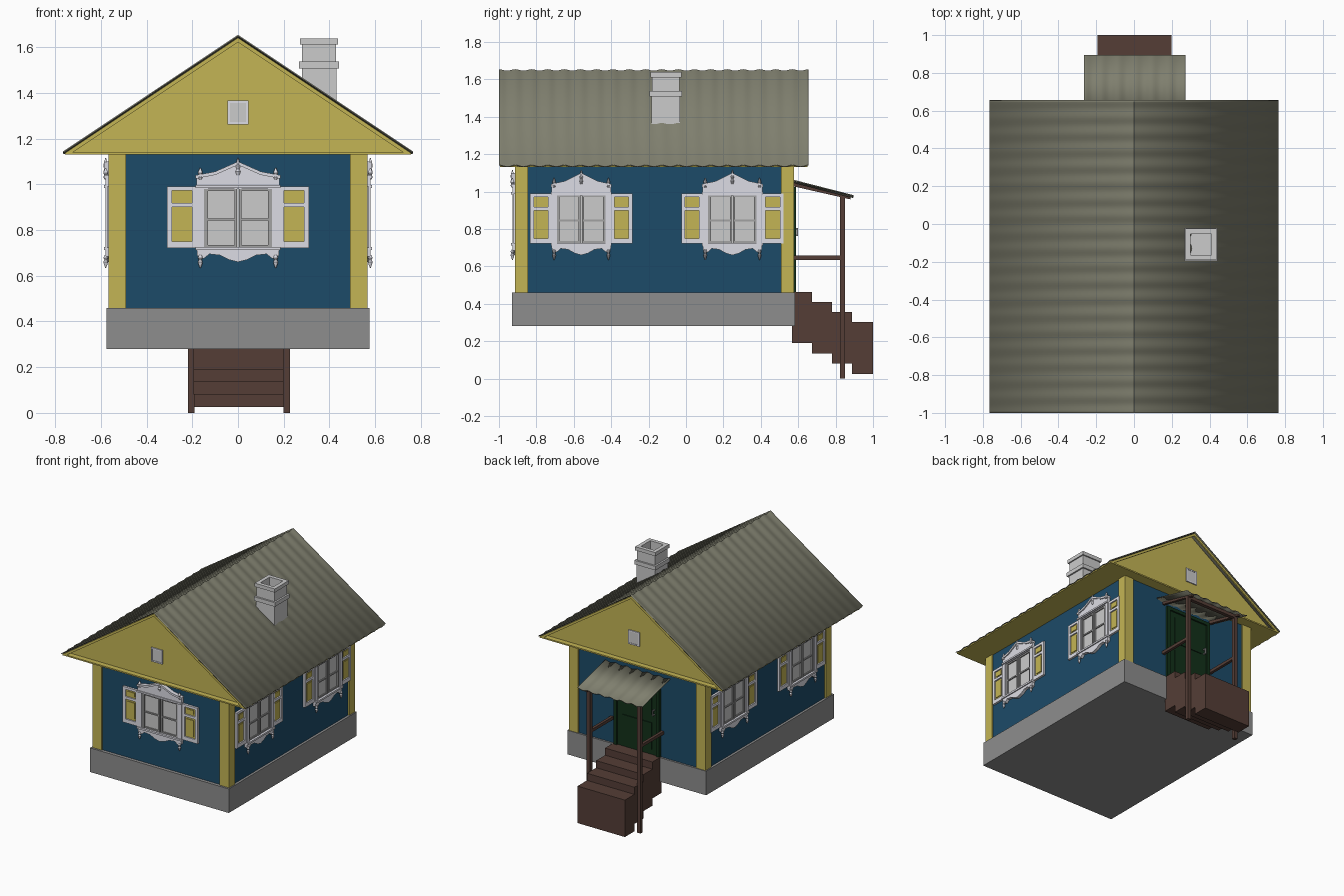
import bpy, bmesh, math
from mathutils import Matrix, Vector

if "Cube" in bpy.data.objects:
    bpy.data.objects.remove(bpy.data.objects["Cube"])


def material(name, r, g, b):
    m = bpy.data.materials.new(name)
    m.diffuse_color = (r, g, b, 1)
    m.use_nodes = True
    m.node_tree.nodes["Principled BSDF"].inputs["Base Color"].default_value = m.diffuse_color
    return m


BLUE = material("blue_paint", 0.012, 0.07, 0.14)
YELLOW = material("yellow_paint", 0.55, 0.46, 0.09)
WHITE = material("white_paint", 0.72, 0.72, 0.78)
SASH = material("sash_grey", 0.36, 0.36, 0.36)
STONE = material("foundation_grey", 0.27, 0.27, 0.27)
SHEET = material("roof_sheet", 0.21, 0.21, 0.155)
BROWN = material("brown_wood", 0.09, 0.048, 0.037)
GREEN = material("dark_green", 0.006, 0.03, 0.01)


def prism(bm, pts, a, b, axis="y"):
    """Extrude a 2D outline from a to b: (x,z) along y, (y,z) along x, (x,y) along z."""
    put = {"y": lambda p, d: (p[0], d, p[1]),
           "x": lambda p, d: (d, p[0], p[1]),
           "z": lambda p, d: (p[0], p[1], d)}[axis]
    lo = [bm.verts.new(put(p, a)) for p in pts]
    hi = [bm.verts.new(put(p, b)) for p in pts]
    bm.faces.new(lo)
    bm.faces.new(hi[::-1])
    for i in range(len(pts)):
        j = (i + 1) % len(pts)
        bm.faces.new((lo[i], hi[i], hi[j], lo[j]))


def box(bm, x0, x1, y0, y1, z0, z1):
    prism(bm, [(x0, z0), (x1, z0), (x1, z1), (x0, z1)], y0, y1)


def lathe(bm, x, y, profile, seg=10):
    rings = [[bm.verts.new((x + r * math.cos(2 * math.pi * i / seg),
                            y + r * math.sin(2 * math.pi * i / seg), z))
              for i in range(seg)] for r, z in profile]
    for p, q in zip(rings, rings[1:]):
        for i in range(seg):
            j = (i + 1) % seg
            bm.faces.new((p[i], p[j], q[j], q[i]))
    bm.faces.new(rings[0])
    bm.faces.new(rings[-1])


def finish(name, bm, mat=None):
    bmesh.ops.recalc_face_normals(bm, faces=bm.faces)
    me = bpy.data.meshes.new(name)
    bm.to_mesh(me)
    bm.free()
    if mat:
        me.materials.append(mat)
    ob = bpy.data.objects.new(name, me)
    bpy.context.collection.objects.link(ob)
    return ob


def boxes(name, mat, *dims):
    bm = bmesh.new()
    for d in dims:
        box(bm, *d)
    return finish(name, bm, mat)


def mirrored(half):
    return half + [(-x, z) for x, z in reversed(half) if x != 0]


def corrugated(name, section, a, b, along, waves, amp):
    """Wavy sheet: section points (across, z) swept along x or y."""
    bm = bmesh.new()
    n = waves * 8
    rows = []
    for i in range(n + 1):
        t = a + (b - a) * i / n
        dz = amp * math.cos(2 * math.pi * waves * i / n)
        rows.append([bm.verts.new((t, c, z + dz) if along == "x" else (c, t, z + dz))
                     for c, z in section])
    for p, q in zip(rows, rows[1:]):
        for i in range(len(section) - 1):
            bm.faces.new((p[i], p[i + 1], q[i + 1], q[i]))
    ob = finish(name, bm, SHEET)
    if ob.data.polygons[0].normal.z < 0:
        ob.data.flip_normals()
    mod = ob.modifiers.new("thickness", "SOLIDIFY")
    mod.thickness = 0.006
    bpy.context.view_layer.objects.active = ob
    ob.select_set(True)
    bpy.ops.object.shade_smooth_by_angle(angle=math.radians(40))
    ob.select_set(False)
    return ob


# Foundation, walls and corner boards
boxes("foundation", STONE, (-0.575, 0.575, -0.93, 0.583, 0.28, 0.46))
boxes("walls", BLUE, (-0.557, 0.557, -0.906, 0.569, 0.46, 1.135))
boxes("corner_boards", YELLOW, *[
    (x, x + 0.077, y, y + 0.07, 0.46, 1.135)
    for x in (-0.566, 0.489) for y in (-0.915, 0.508)])

# Roof with boxed eaves, gables and rake boards
corrugated("roof", [(-0.765, 1.14), (0, 1.65), (0.765, 1.14)], -1.0, 0.655, "y", 19, 0.004)
boxes("soffit", YELLOW, (-0.757, 0.757, -0.995, 0.65, 1.13, 1.14))
bm = bmesh.new()
prism(bm, [(-0.74, 1.14), (0.74, 1.14), (0, 1.635)], -0.955, 0.61)
finish("gables", bm, YELLOW)
bm = bmesh.new()
for y in (-0.995, 0.64):
    prism(bm, [(-0.757, 1.137), (0, 1.642), (0.757, 1.137), (0.727, 1.137), (0, 1.622),
               (-0.727, 1.137)], y, y + 0.01)
finish("rake_boards", bm, YELLOW)

# Small attic windows in both gables
for side, y in (("front", -0.963), ("back", 0.603)):
    boxes(side + "_attic_frame", WHITE,
          (-0.046, -0.036, y, y + 0.015, 1.262, 1.367), (0.036, 0.046, y, y + 0.015, 1.262, 1.367),
          (-0.036, 0.036, y, y + 0.015, 1.262, 1.272), (-0.036, 0.036, y, y + 0.015, 1.357, 1.367))
    boxes(side + "_attic_pane", None, (-0.036, 0.036, y + 0.004, y + 0.012, 1.272, 1.357))

# Chimney: hollow square tube with two collars
bm = bmesh.new()
cx, cy = 0.355, -0.108
levels = [(0.076, 1.36), (0.076, 1.507), (0.087, 1.507), (0.087, 1.537), (0.074, 1.537),
          (0.074, 1.611), (0.083, 1.611), (0.083, 1.638), (0.055, 1.638), (0.055, 1.45)]
rings = [[bm.verts.new((cx + sx * h, cy + sy * h, z))
          for sx, sy in ((-1, -1), (1, -1), (1, 1), (-1, 1))] for h, z in levels]
for p, q in zip(rings, rings[1:]):
    for i in range(4):
        bm.faces.new((p[i], p[(i + 1) % 4], q[(i + 1) % 4], q[i]))
bm.faces.new(rings[0])
bm.faces.new(rings[-1])
finish("chimney", bm)

# Window, built once facing -y with the wall plane at y = 0
bm = bmesh.new()
prism(bm, mirrored([(0.182, 0.98), (0.182, 1.03), (0.15, 1.04), (0.10, 1.045), (0.06, 1.06),
                    (0.03, 1.08), (0, 1.09)]), -0.022, 0)
prism(bm, mirrored([(0.182, 0.725), (0.178, 0.685), (0.15, 0.675), (0.125, 0.695), (0.08, 0.69),
                    (0.04, 0.67), (0, 0.66)]), -0.022, 0)
for s in (-1, 1):
    x0, x1 = sorted((s * 0.148, s * 0.182))
    box(bm, x0, x1, -0.022, 0, 0.725, 0.98)
box(bm, -0.185, 0.185, -0.03, 0, 0.985, 0.997)
box(bm, -0.185, 0.185, -0.03, 0, 0.712, 0.725)
for s in (-1, 1):  # sloped crown moulding
    prism(bm, [(s * 0.185, 1.025), (s * 0.185, 1.04), (s * 0.1, 1.056), (0, 1.1),
               (0, 1.085), (s * 0.1, 1.041)], -0.03, 0)
casing = finish("window_casing", bm, WHITE)

bm = bmesh.new()
tip = [(0.006, 0), (0.011, 0.012), (0.006, 0.02), (0.011, 0.03), (0.008, 0.04), (0.002, 0.055)]
for x, z, k in ((-0.165, 1.022, 0.9), (0.165, 1.022, 0.9), (0, 1.04, 1.35),
                (-0.165, 0.69, -1.0), (0.165, 0.69, -1.0)):
    lathe(bm, x, -0.022, [(r, z + h * k) for r, h in tip])
finials = finish("window_finials", bm, WHITE)

bars = []
for s in (-1, 1):  # two casements with a middle bar
    for u0, u1 in ((0.004, 0.016), (0.131, 0.148)):
        x0, x1 = sorted((s * u0, s * u1))
        bars.append((x0, x1, -0.016, 0, 0.725, 0.98))
    x0, x1 = sorted((s * 0.016, s * 0.131))
    bars += [(x0, x1, -0.014, 0, z, z + 0.01) for z in (0.725, 0.841, 0.97)]
sashes = boxes("window_sashes", SASH, *bars)
panes = boxes("window_panes", None, (-0.147, 0.147, -0.006, 0, 0.726, 0.979))

rails, panels = [], []
for s in (-1, 1):
    def span(u0, u1, y, z0, z1):
        x0, x1 = sorted((s * u0, s * u1))
        return (x0, x1, y, 0, z0, z1)
    rails += [span(0.182, 0.202, -0.016, 0.722, 0.99), span(0.288, 0.31, -0.016, 0.722, 0.99)]
    rails += [span(0.202, 0.288, -0.016, z0, z1)
              for z0, z1 in ((0.722, 0.75), (0.9, 0.918), (0.972, 0.99))]
    panels += [span(0.202, 0.288, -0.006, 0.75, 0.9), span(0.202, 0.288, -0.006, 0.918, 0.972),
               span(0.215, 0.275, -0.011, 0.765, 0.885), span(0.215, 0.275, -0.011, 0.93, 0.96)]
shutters = boxes("window_shutters", WHITE, *rails)
shutter_panels = boxes("window_shutter_panels", YELLOW, *panels)

# Place the five windows: one in front, two on each side
spots = [(0, -0.906, 0, 1.0, "front")]
for y, tag in ((-0.56, "a"), (0.248, "b")):
    spots += [(0.557, y, 90, 0.88, "right_" + tag), (-0.557, y, -90, 0.88, "left_" + tag)]
for part in (casing, finials, sashes, panes, shutters, shutter_panels):
    base = part.name
    for i, (x, y, ang, k, tag) in enumerate(spots):
        ob = part
        if i:
            ob = part.copy()
            bpy.context.collection.objects.link(ob)
        ob.name = tag + "_" + base
        ob.matrix_world = (Matrix.Translation((x, y, 0)) @ Matrix.Rotation(math.radians(ang), 4, "Z")
                           @ Matrix.Diagonal((k, 1, 1, 1)))

# Back door with raised panels, frame and handle
boxes("door", GREEN, (-0.165, 0.165, 0.56, 0.576, 0.46, 1.0),
      (-0.12, 0.12, 0.57, 0.582, 0.5, 0.7), (-0.12, 0.12, 0.57, 0.582, 0.76, 0.96))
boxes("door_frame", GREEN, (-0.19, -0.165, 0.56, 0.588, 0.46, 1.025),
      (0.165, 0.19, 0.56, 0.588, 0.46, 1.025), (-0.165, 0.165, 0.56, 0.588, 1.0, 1.025))
boxes("door_handle", STONE, (-0.147, -0.137, 0.576, 0.598, 0.762, 0.77),
      (-0.147, -0.137, 0.576, 0.598, 0.796, 0.804), (-0.147, -0.137, 0.592, 0.6, 0.762, 0.804))

# Staircase: stepped profile above and below
top, under = [], []
ys = [0.567, 0.674, 0.78, 0.888, 1.0]
for i in range(4):
    zt, zb = 0.462 - 0.0535 * i, 0.19 - 0.055 * i
    top += [(ys[i], zt), (ys[i + 1], zt)]
    under += [(ys[i], zb), (ys[i + 1], zb)]
bm = bmesh.new()
prism(bm, top + under[::-1], -0.194, 0.198, "x")
finish("steps", bm, BROWN)

# Porch posts, handrails, beam and sloping rafters
porch = [(-0.218, 0.227, 0.823, 0.85, 0.955, 0.98)]
for x in (-0.218, 0.2):
    porch += [(x, x + 0.027, 0.823, 0.85, 0, 0.98), (x + 0.003, x + 0.024, 0.565, 0.83, 0.635, 0.657)]
boxes("porch_posts_and_rails", BROWN, *porch)
bm = bmesh.new()
for x in (-0.215, 0.203):
    prism(bm, [(0.565, 1.03), (0.565, 1.053), (0.88, 0.973), (0.88, 0.958)], x, x + 0.02, "x")
finish("porch_rafters", bm, BROWN)
corrugated("porch_awning", [(0.567, 1.06), (0.895, 0.976)], -0.265, 0.272, "x", 6, 0.005)
